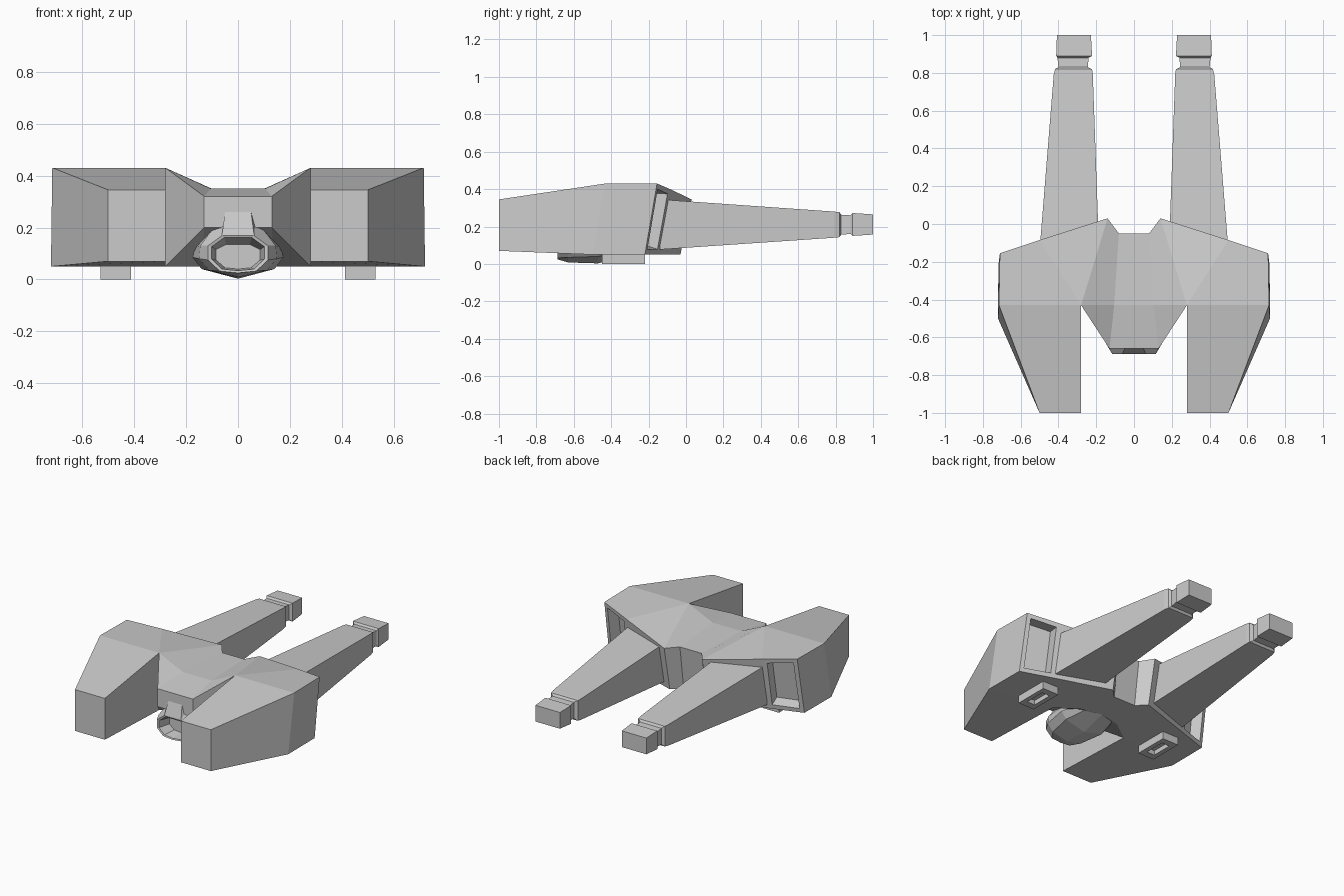
import bpy, bmesh

if "Cube" in bpy.data.objects:
    bpy.data.objects.remove(bpy.data.objects["Cube"])


def make(name, bm, mirror=True):
    bmesh.ops.recalc_face_normals(bm, faces=bm.faces)
    me = bpy.data.meshes.new(name)
    bm.to_mesh(me)
    bm.free()
    ob = bpy.data.objects.new(name, me)
    bpy.context.collection.objects.link(ob)
    if mirror:
        m = ob.modifiers.new("Mirror", 'MIRROR')
        m.use_clip = True
        m.merge_threshold = 0.001
    return ob


def loft(bm, rings, cap_start=True, cap_end=True):
    rows = [[bm.verts.new(p) for p in r] for r in rings]
    n = len(rows[0])
    for a, b in zip(rows, rows[1:]):
        for i in range(n):
            bm.faces.new((a[i], a[(i + 1) % n], b[(i + 1) % n], b[i]))
    if cap_start:
        bm.faces.new(rows[0])
    if cap_end:
        bm.faces.new(rows[-1])


# Hull half: forward prong, wing, centre trough and sloped nose block
pts = {
    'a': (.28, -1, .345), 'b': (.5, -1, .345), 'c': (.5, -1, .07), 'd': (.28, -1, .07),
    'e': (.28, -.43, .43), 'f': (.715, -.43, .43), 'g': (.72, -.5, .05), 'h': (.28, -.43, .05),
    'i': (.71, -.155, .43), 'j': (.718, -.22, .05),
    't': (.5, -.085, .4), 'u': (.5, -.148, .05),
    'k': (.14, .03, .345), 'l': (.14, -.03, .05),
    'm': (.08, -.05, .34), 'n': (.08, -.09, .05), 'M': (0, -.05, .34), 'N': (0, -.09, .05),
    'q': (.105, -.43, .35), 'Q': (0, -.43, .35),
    'r': (.13, -.66, .32), 'R': (0, -.66, .32), 's': (.13, -.66, .2), 'S': (0, -.66, .2),
    'x': (.14, -.33, .05), 'X': (0, -.3, .05),
}
faces = ['abcd', 'abfe', 'dcgh', 'adhe', 'bcgf', 'fgji', 'efit', 'etk', 'tiju', 'ktul',
         'klnm', 'mnNM', 'ekmq', 'qmMQ', 'erq', 'rqQR', 'ehsr', 'rsSR', 'shx', 'sxXS',
         'hgju', 'hulx', 'xlnNX']
bm = bmesh.new()
v = {key: bm.verts.new(p) for key, p in pts.items()}
made = {f: bm.faces.new([v[c] for c in f]) for f in faces}
bmesh.ops.recalc_face_normals(bm, faces=bm.faces)
# Framed recess in the rear face of the wing
bmesh.ops.inset_region(bm, faces=[made['tiju']], thickness=.04)
bmesh.ops.inset_region(bm, faces=[made['tiju']], thickness=.015, depth=-.07)
make("hull", bm)

# Rear booms with a narrow neck and block tip: y, x0, x1, z0, z1
sections = [(-.14, .185, .50, .077, .345), (.79, .218, .425, .14, .28),
            (.82, .222, .418, .143, .277), (.83, .245, .40, .157, .263),
            (.88, .24, .405, .16, .26), (.89, .222, .412, .15, .272), (1, .228, .408, .157, .265)]
bm = bmesh.new()
loft(bm, [[(x0, y, z0), (x1, y, z0), (x1, y, z1), (x0, y, z1)] for y, x0, x1, z0, z1 in sections])
make("rear_boom", bm)

# Landing pads with a recessed sole
bm = bmesh.new()
rings = [(0, 0, .055), (0, 0, 0), (.03, .045, 0), (.03, .045, .03)]
loft(bm, [[(.412 + i, -.45 + k, z), (.53 - i, -.45 + k, z), (.53 - i, -.22 - k, z), (.412 + i, -.22 - k, z)]
          for i, k, z in rings])
make("landing_pad", bm)

# Faceted nose intake: half profiles mirrored into rings, back to front then inward
def ring(y, half):
    return [(x, y, z) for x, z in half] + [(-x, y, z) for x, z in reversed(half) if x > 0]


wide = [(.05, .26), (.165, .125), (.175, .085), (.14, .04), (0, .003)]
mouth = [(.06, .17), (.115, .13), (.115, .075), (.07, .032), (0, .025)]
bore = [(.045, .135), (.085, .115), (.085, .075), (.05, .045), (0, .04)]
bm = bmesh.new()
loft(bm, [ring(-.3, [(.05, .2), (.12, .125), (.13, .085), (.1, .06), (0, .05)]),
          ring(-.47, wide),
          ring(-.63, [(.05, .255), (.145, .13), (.15, .08), (.11, .035), (0, .008)]),
          ring(-.688, mouth), ring(-.685, [(x * .88, .1 + (z - .1) * .88) for x, z in mouth]),
          ring(-.6, bore)])
# Slanted cover over the intake
loft(bm, [[(-.05, -.66, .26), (.05, -.66, .26), (.05, -.6, .26), (-.05, -.6, .26)],
          [(-.062, -.688, .17), (.062, -.688, .17), (.1, -.6, .17), (-.1, -.6, .17)]])
make("nose_intake", bm, mirror=False)
